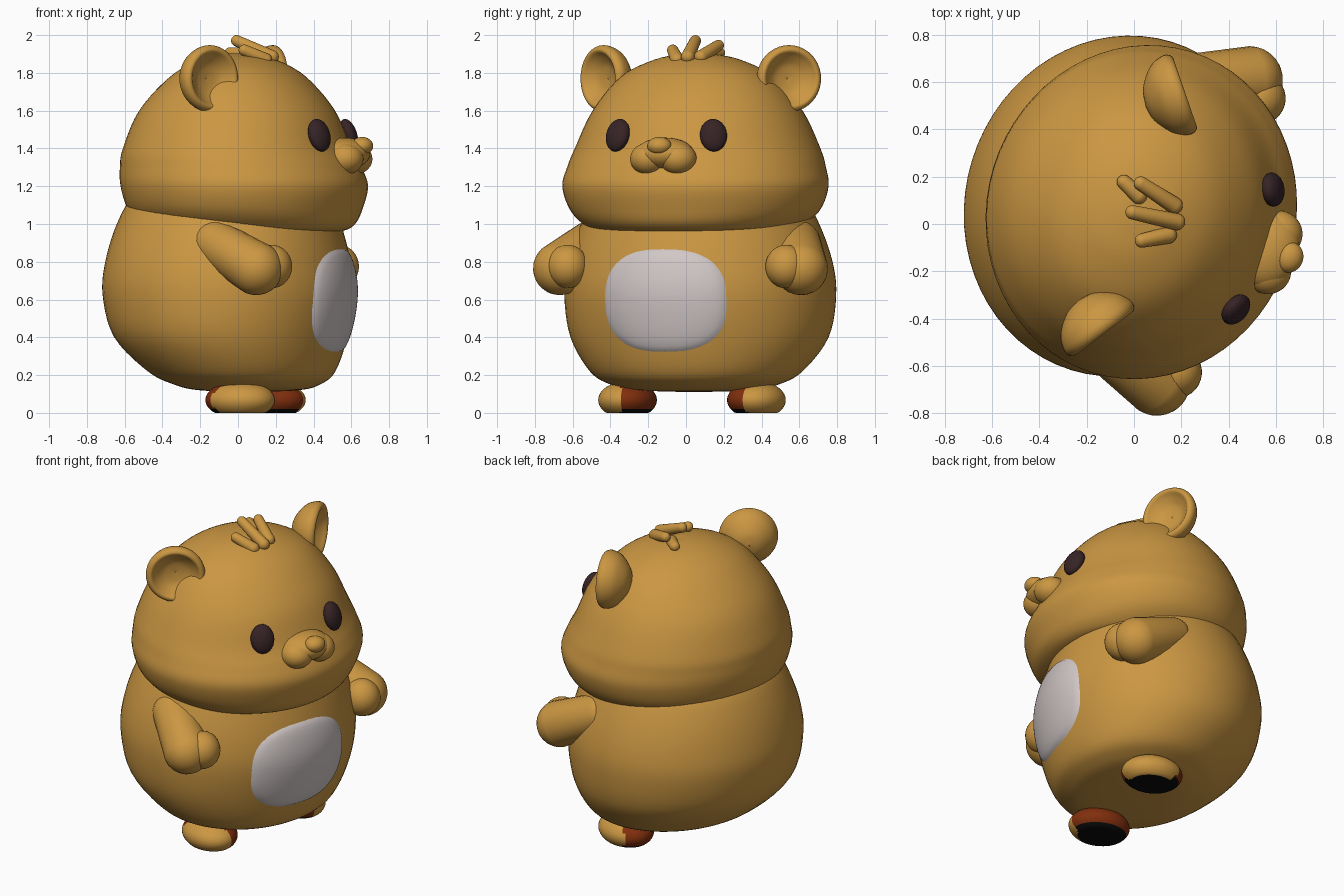
import bpy, bmesh, math
from mathutils import Matrix, Vector

if "Cube" in bpy.data.objects:
    bpy.data.objects.remove(bpy.data.objects["Cube"], do_unlink=True)

# The figure is built facing +x, then turned into its final pose
POSE = Matrix.Translation((0, 0.06, 0)) @ Matrix.Rotation(math.radians(-17), 4, "Z")


def material(name, rgb):
    m = bpy.data.materials.new(name)
    m.use_nodes = True
    m.diffuse_color = (*rgb, 1)
    bsdf = next(n for n in m.node_tree.nodes if n.type == "BSDF_PRINCIPLED")
    bsdf.inputs["Base Color"].default_value = (*rgb, 1)
    return m


FUR = material("golden fur", (0.6, 0.31, 0.055))
BELLY = material("pale belly", (0.64, 0.575, 0.57))
EYE = material("dark eye", (0.038, 0.017, 0.019))
PAD = material("russet foot", (0.22, 0.028, 0.004))
SOLE = material("black sole", (0.003, 0.003, 0.003))


def finish(name, bm, *mats):
    bmesh.ops.recalc_face_normals(bm, faces=bm.faces)
    bm.transform(POSE)
    mesh = bpy.data.meshes.new(name)
    bm.to_mesh(mesh)
    bm.free()
    for m in mats:
        mesh.materials.append(m)
    mesh.shade_smooth()
    ob = bpy.data.objects.new(name, mesh)
    bpy.context.collection.objects.link(ob)


def smooth_rows(rows, steps=5):
    """Catmull-Rom interpolation through the rows of a profile."""
    rows = [Vector(r) for r in rows]
    out = []
    for i in range(len(rows) - 1):
        a, b = rows[max(i - 1, 0)], rows[i]
        c, d = rows[i + 1], rows[min(i + 2, len(rows) - 1)]
        for k in range(steps):
            t = k / steps
            out.append(b + (c - a) * (t / 2) + (a * 2 - b * 5 + c * 4 - d) * (t * t / 2)
                       + (b * 3 - a - c * 3 + d) * (t ** 3 / 2))
    return out + [rows[-1]]


def skin_rings(bm, rings):
    loops = [[bm.verts.new(p) for p in ring] for ring in rings]
    n = len(loops[0])
    for lo, hi in zip(loops, loops[1:]):
        for i in range(n):
            bm.faces.new((lo[i], lo[(i + 1) % n], hi[(i + 1) % n], hi[i]))
    return loops


def loft(name, rows, mat, segs=64):
    """Stack of ellipses; each row is (height, depth, width, forward shift)."""
    bm = bmesh.new()
    rings = []
    for z, rx, ry, cx in rows:
        angles = [i * math.tau / segs for i in range(segs)]
        rings.append([(cx + rx * math.cos(a), ry * math.sin(a), z) for a in angles])
    loops = skin_rings(bm, rings)
    bm.faces.new(loops[0])
    bm.faces.new(loops[-1])
    finish(name, bm, mat)


def ball(name, centre, radii, mat, yaw=0, pitch=0):
    bm = bmesh.new()
    bmesh.ops.create_uvsphere(bm, u_segments=32, v_segments=20, radius=1)
    bm.transform(Matrix.Translation(centre) @ Matrix.Rotation(yaw, 4, "Z")
                 @ Matrix.Rotation(pitch, 4, "Y") @ Matrix.Diagonal((*radii, 1)))
    finish(name, bm, mat)


def capsule(name, a, b, ra, rb, mat):
    """Rounded limb from a to b with a radius at each end."""
    bm = bmesh.new()
    bmesh.ops.create_uvsphere(bm, u_segments=24, v_segments=17, radius=1)
    a, b = Vector(a), Vector(b)
    turn = (b - a).to_track_quat("Z", "Y")
    for v in bm.verts:
        end, r = (b, rb) if v.co.z > 0 else (a, ra)
        v.co = end + turn @ (v.co * r)
    finish(name, bm, mat)


# Body and head
body = smooth_rows([
    (0.11, 0.02, 0.02, 0.06), (0.12, 0.26, 0.3, 0.06), (0.15, 0.38, 0.45, 0.05),
    (0.22, 0.49, 0.57, 0.02), (0.4, 0.61, 0.69, -0.04), (0.62, 0.66, 0.725, -0.053),
    (0.8, 0.645, 0.705, -0.055), (1.0, 0.59, 0.635, -0.05), (1.15, 0.52, 0.55, -0.03),
    (1.3, 0.35, 0.38, 0)])
head = smooth_rows([
    (0.95, 0.3, 0.3, 0.1), (0.962, 0.47, 0.5, 0.08), (1.0, 0.56, 0.59, 0.06),
    (1.08, 0.617, 0.67, 0.04), (1.2, 0.65, 0.71, 0.035), (1.3, 0.635, 0.69, 0.015),
    (1.4, 0.6, 0.655, -0.005), (1.6, 0.515, 0.56, -0.005), (1.78, 0.355, 0.41, 0),
    (1.87, 0.2, 0.23, 0), (1.9, 0.07, 0.08, 0), (1.903, 0.005, 0.005, 0)])
loft("body", body, FUR)
loft("head", head, FUR)


def body_front(y, z):
    lo, hi = next((p, q) for p, q in zip(body, body[1:]) if p[0] <= z <= q[0])
    _, rx, ry, cx = lo.lerp(hi, (z - lo[0]) / (hi[0] - lo[0]))
    return cx + rx * math.sqrt(max(0, 1 - (y / ry) ** 2))


# Belly patch: rounded square following the body surface
def squircle(c):
    return math.copysign(abs(c) ** 0.78, c)


bm = bmesh.new()
rings = []
for k in range(1, 15):
    r = k / 14
    ring = []
    for i in range(64):
        a = i * math.tau / 64
        y = 0.355 * r * squircle(math.cos(a)) - 0.013
        z = 0.595 + 0.285 * r * squircle(math.sin(a))
        ring.append((body_front(y, z) - 0.015 + 0.037 * math.sqrt(1 - r ** 6), y, z))
    rings.append(ring)
bm.faces.new(skin_rings(bm, rings)[0])
finish("belly_patch", bm, BELLY)

# Muzzle and nose
ball("muzzle_bridge", (0.59, 0, 1.372), (0.133, 0.16, 0.085), FUR)
ball("nose", (0.687, 0, 1.413), (0.058, 0.065, 0.048), FUR)

# Ear outline: (distance along the axis, radius), from the back to the dish
EAR = smooth_rows([(-0.12, 0.003), (-0.105, 0.075), (-0.05, 0.148), (0.01, 0.176),
                   (0.045, 0.17), (0.056, 0.147), (0.03, 0.118), (0, 0.07),
                   (-0.01, 0.003)], 4)

for side, word in ((1, "left"), (-1, "right")):
    ball(word + "_eye", (0.535, 0.265 * side - 0.012, 1.47), (0.045, 0.072, 0.089), EYE,
         math.radians(24) * side, math.radians(-17))
    ball(word + "_muzzle_lobe", (0.615, 0.082 * side, 1.345), (0.1, 0.098, 0.085), FUR)

    # Cupped ear
    bm = bmesh.new()
    skin_rings(bm, [[(d, r * math.cos(i * math.tau / 40), r * math.sin(i * math.tau / 40))
                     for i in range(40)] for d, r in EAR])
    bm.transform(Matrix.Translation((0.015 * side, 0.505 * side, 1.77))
                 @ Matrix.Rotation(math.radians(36) * side, 4, "Z"))
    finish(word + "_ear", bm, FUR)

    # Arm with a mitten thumb
    capsule(word + "_arm", (0.05, 0.57 * side, 0.895), (0.305, 0.668 * side, 0.765),
            0.125, 0.142, FUR)
    ball(word + "_thumb", (0.37, 0.605 * side, 0.775), (0.11, 0.11, 0.115), FUR)

    # Foot: fur outside, russet inside, black flat sole
    bm = bmesh.new()
    bmesh.ops.create_uvsphere(bm, u_segments=48, v_segments=32, radius=1)
    for v in bm.verts:
        v.co.z = max(v.co.z, -0.68)
    for f in bm.faces:
        c = f.calc_center_median()
        inner = c.y * side + 0.55 * c.x < 0.36
        if c.z < -0.67 or (inner and c.z < -0.5):
            f.material_index = 2
        elif inner:
            f.material_index = 1
    bm.transform(Matrix.Translation((0.097 - 0.022 * side, 0.35 * side, 0.068))
                 @ Matrix.Diagonal((0.187, 0.152, 0.1, 1)))
    finish(word + "_foot", bm, FUR, PAD, SOLE)

# Hair tuft
TUFT = [((0.187, 0.004, 1.885), (-0.003, -0.012, 1.97)),
        ((0.157, 0.068, 1.885), (-0.005, 0.115, 1.945)),
        ((0.17, -0.06, 1.87), (0.07, -0.115, 1.92)),
        ((0.002, 0.063, 1.9), (-0.075, 0.1, 1.905))]
for i, (base, tip) in enumerate(TUFT):
    capsule("hair_tuft_%d" % (i + 1), base, tip, 0.036, 0.03, FUR)
